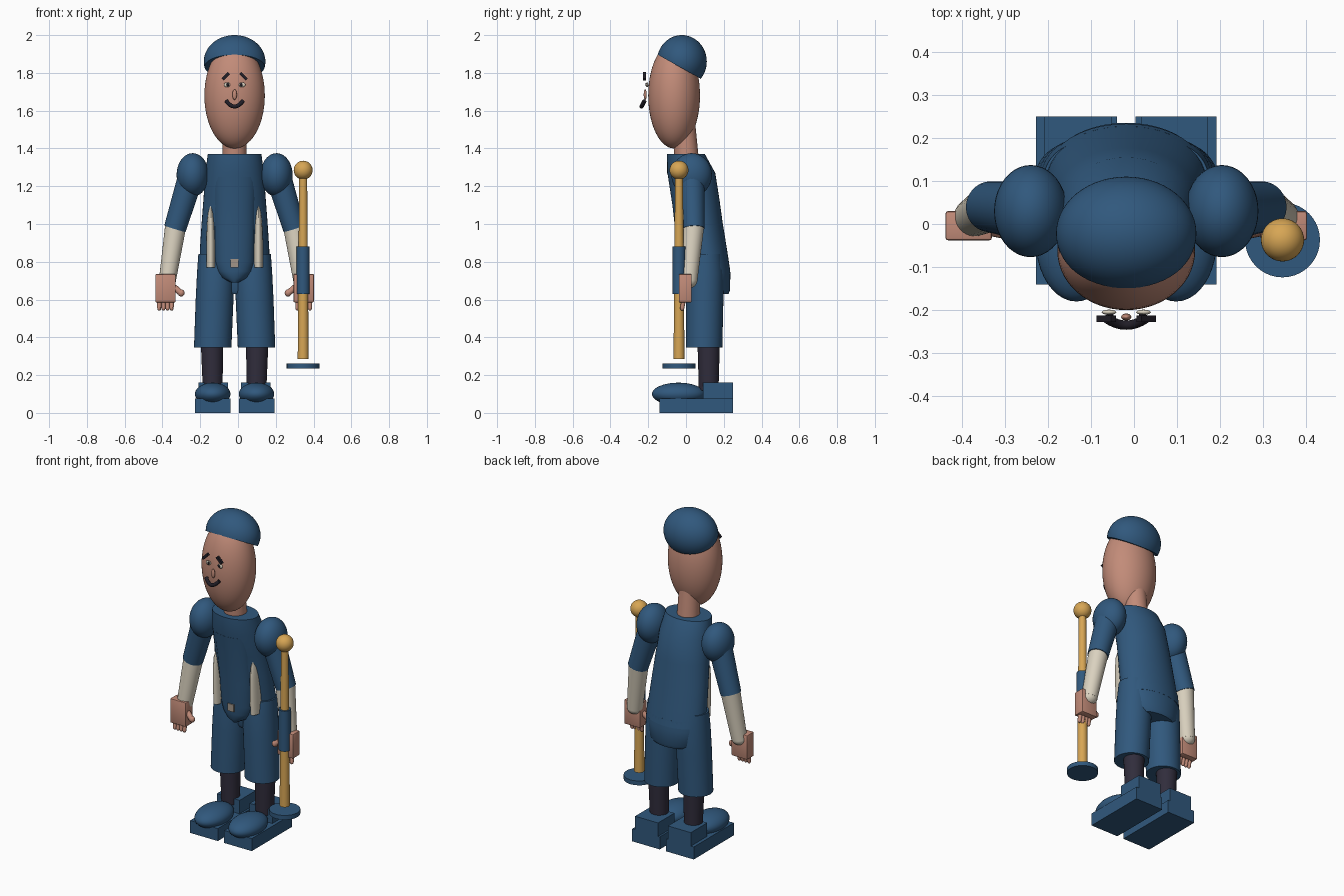
import bpy, bmesh, math
from mathutils import Vector, Matrix

if "Cube" in bpy.data.objects:
    bpy.data.objects.remove(bpy.data.objects["Cube"])

CX = -0.018  # body centre line


def colour(name, r, g, b):
    m = bpy.data.materials.new(name)
    m.diffuse_color = (r, g, b, 1)
    m.use_nodes = True
    m.node_tree.nodes["Principled BSDF"].inputs["Base Color"].default_value = m.diffuse_color
    return m


BLUE = colour("navy_blue", 0.03, 0.098, 0.205)
SKIN = colour("skin", 0.54, 0.26, 0.19)
CREAM = colour("cream", 0.70, 0.64, 0.52)
GOLD = colour("gold", 0.68, 0.38, 0.09)
DARK = colour("dark_stocking", 0.03, 0.026, 0.045)
BLACK = colour("near_black", 0.015, 0.013, 0.02)
BUCKLE = colour("dull_metal", 0.36, 0.30, 0.25)


def finish(bm, name, mat, smooth=True):
    bmesh.ops.recalc_face_normals(bm, faces=bm.faces)
    me = bpy.data.meshes.new(name)
    bm.to_mesh(me)
    bm.free()
    ob = bpy.data.objects.new(name, me)
    bpy.context.collection.objects.link(ob)
    me.materials.append(mat)
    if smooth:
        bpy.context.view_layer.objects.active = ob
        ob.select_set(True)
        bpy.ops.object.shade_smooth_by_angle(angle=math.radians(40))
        ob.select_set(False)
    return ob


def ball(name, c, r, mat, rot=None, seg=40):
    bm = bmesh.new()
    bmesh.ops.create_uvsphere(bm, u_segments=seg, v_segments=seg // 2, radius=1)
    m = Matrix.Translation(c) @ (rot or Matrix()) @ Matrix.Diagonal((*r, 1))
    bmesh.ops.transform(bm, matrix=m, verts=bm.verts)
    return finish(bm, name, mat)


def box(name, lo, hi, mat, bevel=0.0, rot=None):
    lo, hi = Vector(lo), Vector(hi)
    bm = bmesh.new()
    bmesh.ops.create_cube(bm, size=1)
    m = Matrix.Translation((lo + hi) / 2) @ (rot or Matrix()) @ Matrix.Diagonal((*(hi - lo), 1))
    bmesh.ops.transform(bm, matrix=m, verts=bm.verts)
    if bevel:
        bmesh.ops.bevel(bm, geom=bm.edges[:], offset=bevel, segments=2, affect='EDGES', profile=0.5)
    return finish(bm, name, mat, bevel > 0)


def rod(name, a, b, r1, r2, mat, seg=32):
    a, b = Vector(a), Vector(b)
    bm = bmesh.new()
    bmesh.ops.create_cone(bm, cap_ends=True, segments=seg, radius1=r1, radius2=r2, depth=(b - a).length)
    q = (b - a).to_track_quat('Z', 'Y').to_matrix().to_4x4()
    bmesh.ops.transform(bm, matrix=Matrix.Translation((a + b) / 2) @ q, verts=bm.verts)
    return finish(bm, name, mat)


def loft(name, sections, mat, seg=40):
    """Elliptical rings: (z, centre x, half width, front y, back y)."""
    bm = bmesh.new()
    rings = []
    for z, cx, rx, f, b in sections:
        ts = [2 * math.pi * i / seg for i in range(seg)]
        rings.append([bm.verts.new((cx + rx * math.cos(t), (f + b) / 2 + (b - f) / 2 * math.sin(t), z)) for t in ts])
    for p, q in zip(rings, rings[1:]):
        for i in range(seg):
            j = (i + 1) % seg
            bm.faces.new((p[i], p[j], q[j], q[i]))
    bm.faces.new(rings[0])
    bm.faces.new(rings[-1])
    return finish(bm, name, mat)


# Coat, hanging back tail and waistcoat front
loft("coat", [(1.37, CX, .142, -.10, .10), (1.27, CX, .155, -.10, .155), (1.13, CX, .165, -.06, .177),
              (1.0, CX, .175, -.035, .195), (.86, CX, .184, -.01, .218), (.76, CX, .183, .01, .233)], BLUE)
loft("coat_tail", [(.80, CX, .165, .05, .227), (.74, CX, .165, .05, .235), (.65, CX, .155, .05, .233),
                   (.63, CX, .13, .06, .225)], BLUE)
loft("waistcoat", [(1.25, CX, .12, -.095, .05), (1.1, CX, .112, -.072, .07), (.95, CX, .108, -.055, .09),
                   (.80, CX, .103, -.04, .09), (.75, CX, .092, -.035, .09), (.715, CX, .066, -.03, .08),
                   (.69, CX, .02, -.015, .07)], BLUE)
box("belt_buckle", (CX - .021, -.047, .77), (CX + .021, -.036, .815), BUCKLE)

# Neck, head and tilted cap
rod("neck", (CX, .004, 1.33), (CX, -.012, 1.54), .065, .06, SKIN)
ball("neck_top", (CX, -.012, 1.54), (.06, .06, .03), SKIN)
ball("head", (CX, -.063, 1.68), (.16, .137, .28), SKIN, seg=56)
bm = bmesh.new()
bmesh.ops.create_uvsphere(bm, u_segments=56, v_segments=36, radius=1)
bmesh.ops.transform(bm, matrix=Matrix.Translation((CX, -.022, 1.86)) @ Matrix.Diagonal((.163, .132, .14, 1)), verts=bm.verts)
bmesh.ops.bisect_plane(bm, geom=bm.verts[:] + bm.edges[:] + bm.faces[:], plane_co=(CX, -.04, 1.835),
                       plane_no=(0, .56, 1), clear_inner=True)
bmesh.ops.holes_fill(bm, edges=[e for e in bm.edges if e.is_boundary])
finish(bm, "cap", BLUE)

# Face: floating brows, eyes, nose and curved mouth
for s, side in ((-1, "left"), (1, "right")):
    turn = Matrix.Rotation(s * math.radians(45), 4, 'Y')
    box("brow_" + side, (CX + s * .047 - .024, -.228, 1.774), (CX + s * .047 + .024, -.213, 1.79), BLACK, rot=turn)
    ball("eye_" + side, (CX + s * .04, -.205, 1.737), (.017, .006, .013), CREAM, seg=20)
    ball("pupil_" + side, (CX + s * .036, -.211, 1.738), (.007, .004, .009), BLACK, seg=16)
ball("nose", (CX, -.216, 1.685), (.012, .008, .028), SKIN, seg=20)
cu = bpy.data.curves.new("mouth", 'CURVE')
cu.dimensions = '3D'
cu.bevel_depth = .011
cu.use_fill_caps = True
sp = cu.splines.new('POLY')
sp.points.add(8)
for i, p in enumerate(sp.points):
    t = (i - 4) / 4
    p.co = (CX + .045 * t, -.235 + .015 * t * t, 1.622 + .03 * t * t, 1)
mouth = bpy.data.objects.new("mouth", cu)
bpy.context.collection.objects.link(mouth)
cu.materials.append(BLACK)

for s, side in ((-1, "left"), (1, "right")):
    def at(dx, y, z):
        return (CX + s * dx, y, z)

    def sbox(name, x0, x1, ya, yb, za, zb, mat, bevel=0.0):
        xs = sorted((CX + s * x0, CX + s * x1))
        box(name + "_" + side, (xs[0], ya, za), (xs[1], yb, zb), mat, bevel)

    # Cream lining strip beside the waistcoat
    o = CX + s * .126
    loft("lining_" + side, [(.77, o, .024, -.022, .08), (.90, o, .024, -.03, .08), (1.0, o, .02, -.03, .06),
                            (1.06, o, .014, -.028, .05), (1.1, o, .004, -.01, .03)], CREAM, 20)
    # Wide breeches leg and stocking
    loft("breeches_" + side, [(.345, CX + s * .116, .099, .0, .192), (.6, CX + s * .106, .10, .0, .198),
                              (.74, CX + s * .1, .099, .003, .2), (.84, CX + s * .097, .095, .015, .19)], BLUE)
    rod("stocking_" + side, at(.116, .12, .12), at(.12, .12, .40), .052, .06, DARK)
    # Shoe: sole, heel block and rounded toe
    sbox("sole", .022, .21, -.14, .25, 0, .077, BLUE)
    sbox("heel", .034, .19, .09, .25, .07, .16, BLUE)
    ball("toe_" + side, at(.116, -.04, .10), (.094, .14, .06), BLUE)
    # Puffed shoulder, sleeve and shirt forearm
    ball("shoulder_" + side, at(.222, .03, 1.26), (.085, .107, .115), BLUE)
    rod("upper_sleeve_" + side, at(.235, .03, 1.24), at(.316, .04, .975), .068, .059, BLUE)
    rod("forearm_" + side, at(.312, .04, .99), at(.356, .015, .70), .056, .045, CREAM)
    ball("shirt_cuff_" + side, at(.356, .015, .70), (.045, .044, .04), CREAM)
    # Hand: palm, fingers and thumb
    sbox("palm", .312, .42, -.038, .03, .585, .735, SKIN, .006)
    for i in range(4):
        x = .333 + .022 * i
        rod(f"finger_{side}_{i}", at(x, -.012, .60), at(x, -.02, .555), .012, .011, SKIN, 14)
        ball(f"fingertip_{side}_{i}", at(x, -.02, .555), (.011, .011, .014), SKIN, seg=14)
    rod("thumb_" + side, at(.32, -.01, .665), at(.285, -.018, .635), .017, .016, SKIN, 16)
    ball("thumb_tip_" + side, at(.283, -.018, .635), (.018, .016, .019), SKIN, seg=16)

# Walking staff with ball top, grip and separate foot disc
SX, SY = .345, -.037
rod("staff_pole", (SX, SY, .285), (SX, SY, 1.25), .029, .021, GOLD)
ball("staff_knob", (SX, SY, 1.285), (.05, .05, .05), GOLD)
rod("staff_grip", (SX, SY, .63), (SX, SY, .88), .034, .034, BLUE)
rod("staff_foot", (SX, SY, .235), (SX, SY, .262), .087, .087, BLUE, 40)
